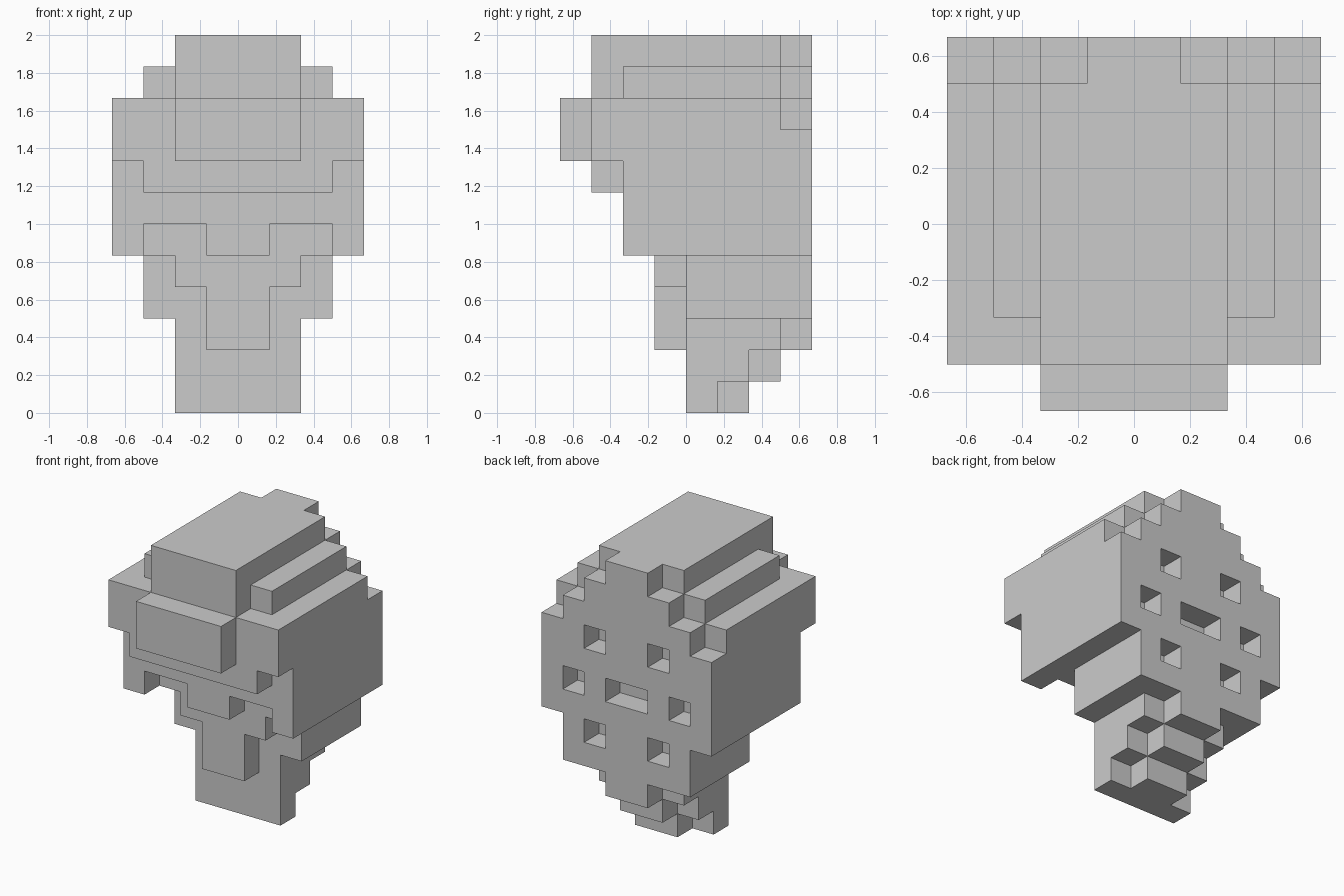
import bpy, bmesh
from itertools import product

if "Cube" in bpy.data.objects:
    bpy.data.objects.remove(bpy.data.objects["Cube"])

U = 1 / 6  # one block of the 8 x 8 x 12 block grid


def block(half, y0, y1, z0, z1):
    """Block cells of a centred box: half width, depth range, height range."""
    return set(product(range(-half, half), range(y0, y1), range(z0, z1)))


def pair(x0, x1, y0, y1, z0, z1):
    """Block cells of a box on the right plus its mirror on the left."""
    right = set(product(range(x0, x1), range(y0, y1), range(z0, z1)))
    return right | {(-1 - x, y, z) for x, y, z in right}


def skin(name, cells):
    """Make one mesh from only the outer faces of the cells."""
    bm = bmesh.new()
    verts = {}

    def vert(p):
        if p not in verts:
            verts[p] = bm.verts.new([c * U for c in p])
        return verts[p]

    for cell in cells:
        for axis, side in product(range(3), (0, 1)):
            neighbour = list(cell)
            neighbour[axis] += 2 * side - 1
            if tuple(neighbour) in cells:
                continue
            ring = []
            for a, b in ((0, 0), (1, 0), (1, 1), (0, 1)):
                p = list(cell)
                p[axis] += side
                p[(axis + 1) % 3] += a
                p[(axis + 2) % 3] += b
                ring.append(vert(tuple(p)))
            bm.faces.new(ring if side else ring[::-1])
    mesh = bpy.data.meshes.new(name)
    bm.to_mesh(mesh)
    bm.free()
    obj = bpy.data.objects.new(name, mesh)
    bpy.context.collection.objects.link(obj)
    return obj


# Stepped crown
solid = block(2, -3, 4, 10, 12) | block(3, -2, 4, 10, 11)
# Brow, front bump and upper lip
solid |= block(4, -3, 4, 8, 10) | block(2, -4, -3, 8, 10) | block(3, -3, -2, 7, 8)
# Cheeks, lower sides and chin
solid |= block(4, -2, 4, 5, 8) | block(3, 0, 4, 3, 5)
solid |= block(2, -1, 0, 4, 5) | block(1, -1, 0, 2, 4)
# Neck, stepping inwards at the back
solid |= block(2, 0, 3, 2, 3) | block(2, 0, 2, 1, 2) | block(2, 0, 1, 0, 1)
solid |= block(1, 3, 4, 2, 3) | block(1, 2, 3, 1, 2) | block(1, 1, 2, 0, 1)

# Front gaps beside the middle tooth
solid -= pair(1, 3, -2, -1, 5, 6)
# Stepped top corners of the back row
for x, z in ((1, 11), (2, 10), (3, 9)):
    solid -= pair(x, 4, 3, 4, z, z + 1)
# Shallow holes in the back
solid -= pair(1, 2, 3, 4, 8, 9) | pair(2, 3, 3, 4, 6, 7)
solid -= pair(1, 2, 3, 4, 4, 5) | block(1, 3, 4, 6, 7)

skin("block_head", solid)
